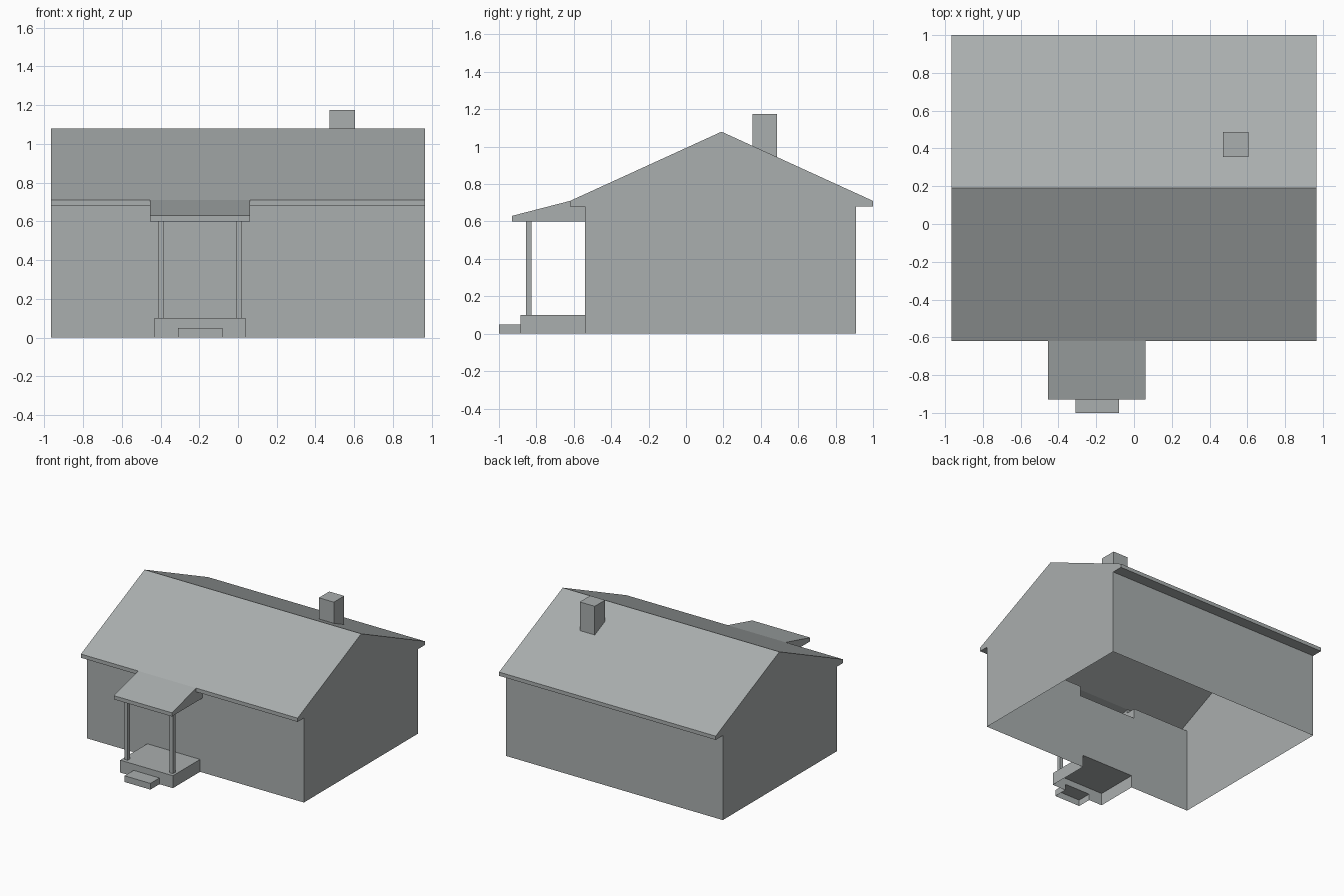
import bpy

cube = bpy.data.objects.get("Cube")
if cube:
    bpy.data.objects.remove(cube, do_unlink=True)

grey = bpy.data.materials.new("plain_grey")
grey.use_nodes = True
COLOUR = (0.40, 0.425, 0.425, 1)
grey.diffuse_color = COLOUR
grey.node_tree.nodes["Principled BSDF"].inputs["Base Color"].default_value = COLOUR


def extrude(name, path, x0, x1, gaps=None, corners=(), caps=True):
    """Sweep a (y, z) path along x. gaps leaves openings in numbered
    segments; corners are extra points that complete the end caps."""
    verts, faces = [], []

    def add(points):
        faces.append(range(len(verts), len(verts) + len(points)))
        verts.extend(points)

    for i, (a, b) in enumerate(zip(path, path[1:])):
        spans = [(x0, x1)]
        if gaps and i in gaps:
            g0, g1 = gaps[i]
            spans = [(x0, g0), (g1, x1)]
        for s, e in spans:
            add([(s, *a), (s, *b), (e, *b), (e, *a)])
    if caps:
        outline = list(path) + list(corners)
        add([(x1, *p) for p in outline])
        add([(x0, *p) for p in reversed(outline)])
    mesh = bpy.data.meshes.new(name)
    mesh.from_pydata(verts, [], [tuple(f) for f in faces])
    mesh.materials.append(grey)
    mesh.update()
    obj = bpy.data.objects.new(name, mesh)
    bpy.context.scene.collection.objects.link(obj)
    return obj


# Shared sizes
HALF = 0.965
FRONT, BACK = -0.54, 0.91
EAVE, EDGE = 0.68, 0.71
EAVE_FRONT = -0.62
CANOPY = (-0.455, 0.062)
DECK = (-0.43, 0.04)
STEP = (-0.31, -0.08)
DECK_FRONT, DECK_TOP, STEP_TOP = -0.885, 0.1, 0.05
CANOPY_LOW = 0.6

# Gabled roof with boxed eaves, and closed gable ends down to the ground
extrude("roof_and_gables",
        [(BACK, EAVE), (1, EAVE), (1, EDGE), (0.19, 1.08),
         (EAVE_FRONT, EDGE), (EAVE_FRONT, EAVE), (FRONT, EAVE)],
        -HALF, HALF, gaps={4: CANOPY, 5: CANOPY},
        corners=[(FRONT, 0), (BACK, 0)])

# Long walls, the front one open behind the canopy and the deck
extrude("back_wall", [(BACK, 0), (BACK, EAVE)], -HALF, HALF, caps=False)
extrude("front_wall",
        [(FRONT, EAVE), (FRONT, CANOPY_LOW), (FRONT, DECK_TOP), (FRONT, 0)],
        -HALF, HALF, gaps={0: CANOPY, 2: DECK}, caps=False)

# Porch: sloping canopy, deck, step and two posts
extrude("porch_canopy",
        [(EAVE_FRONT, EDGE), (-0.93, 0.63), (-0.93, CANOPY_LOW), (FRONT, CANOPY_LOW)],
        *CANOPY, corners=[(FRONT, EAVE), (EAVE_FRONT, EAVE)])
extrude("porch_deck",
        [(FRONT, DECK_TOP), (DECK_FRONT, DECK_TOP), (DECK_FRONT, STEP_TOP), (DECK_FRONT, 0)],
        *DECK, gaps={2: STEP}, corners=[(FRONT, 0)])
extrude("porch_step", [(DECK_FRONT, STEP_TOP), (-1, STEP_TOP), (-1, 0)],
        *STEP, corners=[(DECK_FRONT, 0)])
for side, x in (("right", -0.398), ("left", 0.005)):
    extrude(side + "_porch_post",
            [(-0.826, DECK_TOP), (-0.826, 0.605), (-0.856, 0.605), (-0.856, DECK_TOP)],
            x - 0.015, x + 0.015)

# Chimney standing on the rear slope
extrude("chimney", [(0.487, 0.944), (0.487, 1.175), (0.355, 1.175), (0.355, 1.004)],
        0.472, 0.605)
